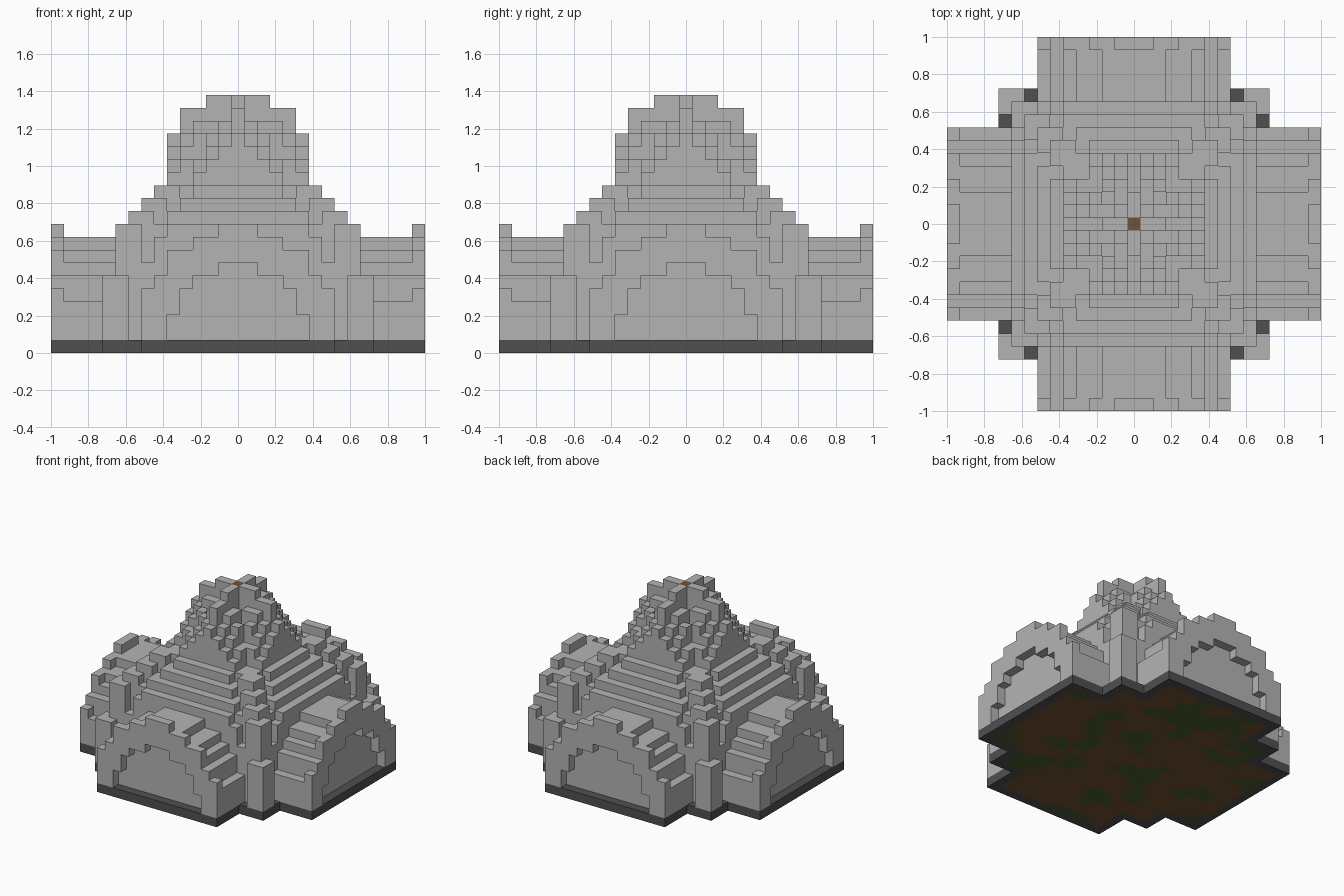
import bpy
import bmesh
from mathutils import Vector, noise

U = 2 / 29          # edge of one building block
REACH = 14          # blocks from the centre to an arm's end

cube = bpy.data.objects.get("Cube")
if cube:
    bpy.data.objects.remove(cube, do_unlink=True)


def material(name, colour):
    mat = bpy.data.materials.new(name)
    mat.use_nodes = True
    mat.diffuse_color = (*colour, 1)
    mat.node_tree.nodes["Principled BSDF"].inputs["Base Color"].default_value = (*colour, 1)
    return mat


stone = material("light_stone", (0.45, 0.455, 0.45))
dark = material("dark_stone", (0.08, 0.08, 0.08))
earth = material("brown_earth", (0.17, 0.085, 0.033))
moss = material("green_moss", (0.073, 0.11, 0.032))

# Step heights, indexed by distance from the middle line
VAULT = (9, 9, 9, 8, 8, 7, 6, 4)
FACADE = (10, 10, 9, 9, 8, 8, 6, 5)
ARCH = (7, 7, 6, 6, 5, 3)
DOME_TOP = (20, 20, 20, 19, 19, 17)


def in_footprint(x, y):
    m, n = max(abs(x), abs(y)), min(abs(x), abs(y))
    return m <= 10 or (m <= REACH and n <= 7)


def arm_height(m, n):
    if m < 10 or n > 7:
        return 0
    return FACADE[n] if m == REACH else VAULT[n]


def roof_height(m, n):
    """Square stepped roof with a lowered strip beside each corner rib."""
    if not 6 <= m <= 9:
        return 0
    top = 19 - m
    if m == 9 and n > 5:
        return top - (1 if n == 6 else 3)
    if n == m - 1 and m < 9:
        return top - 2
    return top - 1 if n == m - 2 else top


def rib_height(m, n):
    """Stepped corner ribs made of overlapping two by two pillars."""
    best = 0
    for start, top in ((5, 13), (6, 12), (7, 11), (8, 10), (9, 6)):
        if start <= n and m <= start + 1:
            best = max(best, top)
    return best


def dome_height(m, n):
    """Ribbed tower: a tall cross with flanks stepping down from it."""
    if m > 5:
        return 0
    if n == 0:
        return DOME_TOP[m]
    flank = (19, 19, 19, 19, 18, 17)[m] - n
    return max(13, flank - (1 if m == n else 0))


# Sort every block into one part
columns = [(x, y) for x in range(-REACH, REACH + 1) for y in range(-REACH, REACH + 1)
           if in_footprint(x, y)]
parts = {name: set() for name in ("base", "arms", "stepped_roof", "corner_ribs", "dome")}
for x, y in columns:
    m, n = max(abs(x), abs(y)), min(abs(x), abs(y))
    parts["base"].add((x, y, 0))
    heights = {"arms": arm_height(m, n), "stepped_roof": roof_height(m, n),
               "corner_ribs": rib_height(m, n), "dome": dome_height(m, n)}
    name = max(heights, key=heights.get)
    for z in range(1, heights[name]):
        # Shallow arched recess in each arm's end wall
        if m == REACH and n < len(ARCH) and z < ARCH[n]:
            continue
        parts[name].add((x, y, z))
finial = (0, 0, DOME_TOP[0] - 1)
parts["dome"].discard(finial)
parts["finial"] = {finial}
occupied = set().union(*parts.values())


def base_colour(cell, axis, sign):
    """Dark rim; the underside inside it is earth with patches of moss."""
    x, y, _ = cell
    inner = all(in_footprint(x + i, y + j) for i in (-1, 0, 1) for j in (-1, 0, 1))
    if axis != 2 or sign > 0 or not inner:
        return 0
    return 2 if noise.noise(Vector((x * 0.27, y * 0.33, 3.7))) > 0.12 else 1


def build(name, cells, mats, rule=None):
    """Skin the blocks with their exposed faces and merge flat areas."""
    bm = bmesh.new()
    corners = {}

    def vert(p):
        if p not in corners:
            corners[p] = bm.verts.new(((p[0] - 0.5) * U, (p[1] - 0.5) * U, p[2] * U))
        return corners[p]

    for cell in sorted(cells):
        for axis in range(3):
            for sign in (-1, 1):
                neighbour = list(cell)
                neighbour[axis] += sign
                if tuple(neighbour) in occupied:
                    continue
                a, b = (axis + 1) % 3, (axis + 2) % 3
                loop = []
                for da, db in ((0, 0), (1, 0), (1, 1), (0, 1)):
                    p = list(cell)
                    p[axis] += sign > 0
                    p[a] += da
                    p[b] += db
                    loop.append(vert(tuple(p)))
                face = bm.faces.new(loop if sign > 0 else loop[::-1])
                if rule:
                    face.material_index = rule(cell, axis, sign)
    bmesh.ops.dissolve_limit(bm, angle_limit=0.01, verts=bm.verts[:], edges=bm.edges[:],
                             delimit={'MATERIAL'})
    mesh = bpy.data.meshes.new(name)
    bm.to_mesh(mesh)
    bm.free()
    for mat in mats:
        mesh.materials.append(mat)
    bpy.context.collection.objects.link(bpy.data.objects.new(name, mesh))


build("base", parts["base"], (dark, earth, moss), base_colour)
for part in ("arms", "stepped_roof", "corner_ribs", "dome"):
    build(part, parts[part], (stone,))
build("finial", parts["finial"], (earth,))
